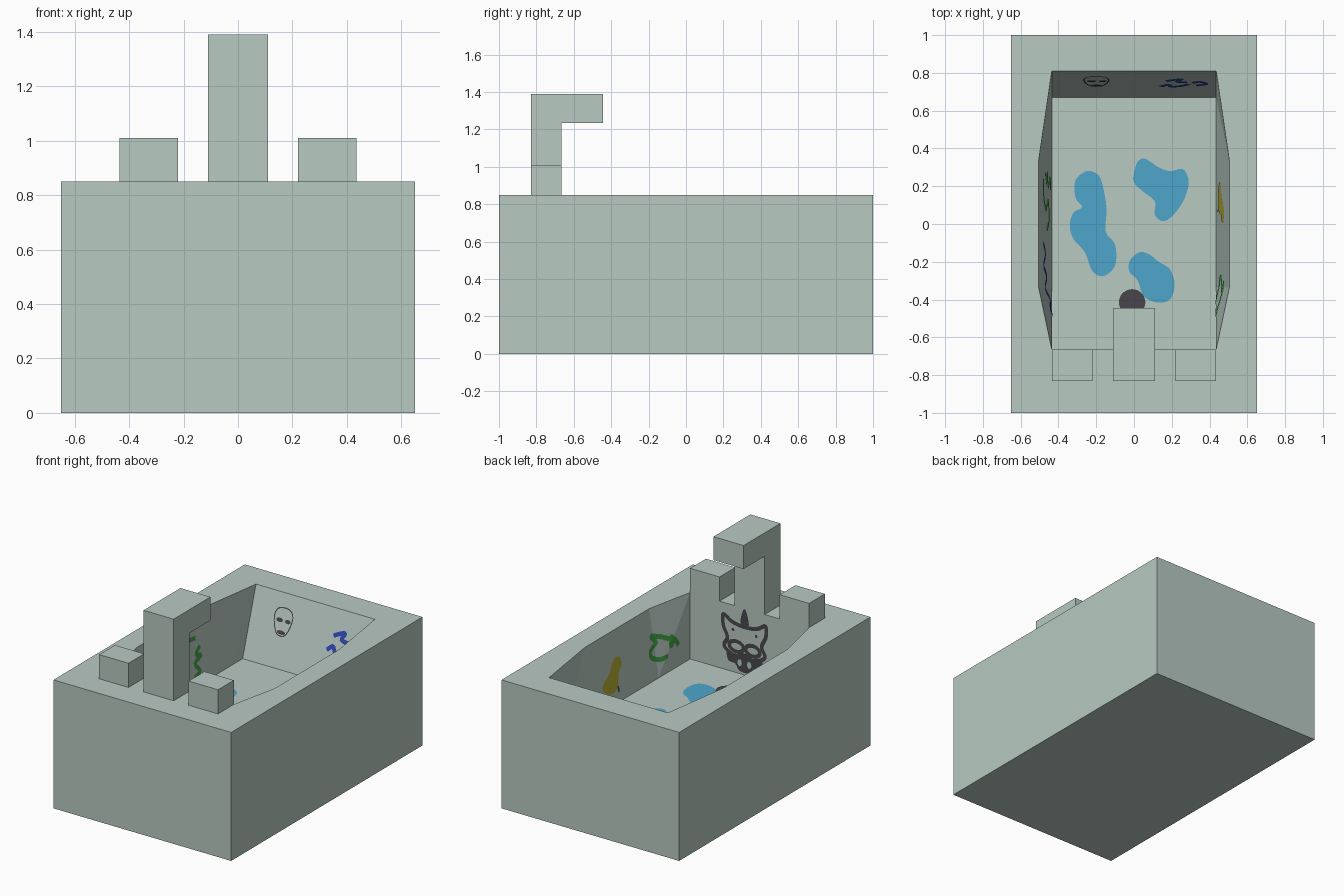
import bpy, bmesh, math
from mathutils import Vector
from mathutils.bvhtree import BVHTree

if "Cube" in bpy.data.objects:
    bpy.data.objects.remove(bpy.data.objects["Cube"])


def material(name, rgb):
    m = bpy.data.materials.new(name)
    m.diffuse_color = (*rgb, 1)
    m.use_nodes = True
    m.node_tree.nodes["Principled BSDF"].inputs["Base Color"].default_value = m.diffuse_color
    return m


ENAMEL = material("pale_green_enamel", (0.48, 0.585, 0.54))
WATER = material("light_blue", (0.075, 0.38, 0.60))
DARK = material("charcoal", (0.065, 0.062, 0.072))
NAVY = material("dark_blue", (0.033, 0.065, 0.46))
GREEN = material("green", (0.06, 0.36, 0.065))
YELLOW = material("yellow", (0.48, 0.43, 0.035))


def finish(bm, name, mat):
    me = bpy.data.meshes.new(name)
    bm.to_mesh(me)
    me.materials.append(mat)
    ob = bpy.data.objects.new(name, me)
    bpy.context.collection.objects.link(ob)
    return ob


def mirror_loop(right):
    """Close a right-hand outline (back to front) with its mirror image."""
    return right + [(-x, y) for x, y in reversed(right)]


# Tub: four matching outlines skinned from the underside up, over and into the basin
FLOOR, TOP = 0.41, 0.85
outer = mirror_loop([(0.65, 1), (0.65, 0.335), (0.65, -0.335), (0.65, -1)])
rim = mirror_loop([(0.435, 0.81), (0.505, 0.335), (0.505, -0.335), (0.435, -0.665)])
base = mirror_loop([(0.435, 0.67), (0.435, 0.335), (0.435, -0.335), (0.435, -0.665)])
tub = bmesh.new()
rings = [[tub.verts.new((x, y, z)) for x, y in pts]
         for pts, z in ((outer, 0), (outer, TOP), (rim, TOP), (base, FLOOR))]
for a, b in zip(rings, rings[1:]):
    for i in range(8):
        j = (i + 1) % 8
        tub.faces.new((a[i], a[j], b[j], b[i]))
tub.faces.new(rings[0])
tub.faces.new(rings[-1])
bmesh.ops.recalc_face_normals(tub, faces=tub.faces)
bmesh.ops.triangulate(tub, faces=tub.faces)
finish(tub, "tub", ENAMEL)
surface = BVHTree.FromBMesh(tub)


# Tap spout and handles: side profiles extruded across x
def extrude_x(name, profile, x0, x1):
    bm = bmesh.new()
    face = bm.faces.new([bm.verts.new((x0, y, z)) for y, z in profile])
    new = bmesh.ops.extrude_face_region(bm, geom=[face])["geom"]
    bmesh.ops.translate(bm, vec=(x1 - x0, 0, 0),
                        verts=[g for g in new if isinstance(g, bmesh.types.BMVert)])
    bmesh.ops.recalc_face_normals(bm, faces=bm.faces)
    return finish(bm, name, ENAMEL)


extrude_x("spout", [(-0.83, TOP), (-0.665, TOP), (-0.665, 1.235), (-0.445, 1.235),
                    (-0.445, 1.39), (-0.83, 1.39)], -0.11, 0.11)
knob = [(-0.83, TOP), (-0.665, TOP), (-0.665, 1.01), (-0.83, 1.01)]
extrude_x("right_handle", knob, 0.22, 0.435)
extrude_x("left_handle", knob, -0.435, -0.22)


# Painted drawings: thin sheets projected on the basin walls
def smooth(pts, closed, steps=5):
    p = [Vector(q) for q in pts]
    n, out = len(p), []
    get = (lambda i: p[i % n]) if closed else (lambda i: p[max(0, min(n - 1, i))])
    for i in range(n if closed else n - 1):
        a, b, c, d = get(i - 1), get(i), get(i + 1), get(i + 2)
        for k in range(steps):
            t = k / steps
            out.append(0.5 * (2 * b + (c - a) * t + (2 * a - 5 * b + 4 * c - d) * t * t
                              + (3 * b - a - 3 * c + d) * t ** 3))
    return out if closed else out + [p[-1]]


def oval(cx, cy, rx, ry, n=10):
    return [(cx + rx * math.cos(k * math.tau / n), cy + ry * math.sin(k * math.tau / n))
            for k in range(n)]


WALLS = {  # drawing plane to ray origin, and ray direction
    "floor": (lambda u, v: (u, v, 0.8), (0, 0, -1)),
    "front": (lambda u, v: (u, 0, v), (0, -1, 0)),
    "back": (lambda u, v: (u, 0, v), (0, 1, 0)),
    "left": (lambda u, v: (0, u, v), (-1, 0, 0)),
    "right": (lambda u, v: (0, u, v), (1, 0, 0)),
}


def paint(name, mat, wall, fills=(), strokes=(), loops=(), width=0.02, lift=0.003):
    bm = bmesh.new()
    place, ray = WALLS[wall]
    ray = Vector(ray)

    def pin(q):
        hit, normal, _, _ = surface.ray_cast(Vector(place(q[0], q[1])), ray)
        return bm.verts.new(hit + normal * lift)

    def add(verts):
        f = bm.faces.new(verts)
        f.normal_update()
        if f.normal.dot(ray) > 0:
            f.normal_flip()

    for pts in fills:
        add([pin(q) for q in smooth(pts, True)])
    for pts, closed in [(s, False) for s in strokes] + [(s, True) for s in loops]:
        c = smooth(pts, closed)
        n, pairs = len(c), []
        for i, q in enumerate(c):
            nxt = c[(i + 1) % n] if closed else c[min(i + 1, n - 1)]
            prv = c[i - 1] if closed else c[max(i - 1, 0)]
            d = (nxt - prv).normalized() * width / 2
            side = Vector((-d.y, d.x))
            pairs.append((pin(q + side), pin(q - side)))
        for i in range(n if closed else n - 1):
            (a, b), (e, f) = pairs[i], pairs[(i + 1) % n]
            add([a, b, f, e])
    finish(bm, name, mat)


# Puddles and drain on the basin floor
paint("left_puddle", WATER, "floor", [[
    (-.25, .28), (-.19, .26), (-.165, .2), (-.145, .08), (-.15, -.04), (-.1, -.11),
    (-.1, -.22), (-.16, -.275), (-.22, -.25), (-.26, -.15), (-.32, -.08), (-.34, -.01),
    (-.32, .06), (-.275, .09), (-.31, .14), (-.31, .23)]])
paint("back_puddle", WATER, "floor", [[
    (.02, .33), (.06, .345), (.13, .3), (.19, .28), (.26, .29), (.29, .22), (.26, .12),
    (.2, .04), (.15, .015), (.11, .05), (.11, .12), (.05, .17), (0, .22), (0, .27)]])
paint("front_puddle", WATER, "floor", [[
    (.03, -.15), (.08, -.16), (.13, -.2), (.19, -.24), (.215, -.32), (.19, -.4),
    (.12, -.415), (.05, -.38), (.02, -.3), (-.025, -.25), (-.02, -.19)]])
paint("drain", DARK, "floor", [oval(-.01, -.415, .07, .07)], lift=0.005)


# Animal face on the front wall, drawn as one half and mirrored about its centre
def both(half, c=0.035):
    return [(c + x, z) for x, z in half] + [(c - x, z) for x, z in reversed(half)]


paint("face_drawing", DARK, "front",
      fills=[both([(.012, .835), (.03, .74)]),
             both([(.03, .55), (.08, .515), (.13, .55), (.12, .48), (.07, .47),
                   (.035, .43)])] +
            [oval(.035 + s * .085, .69, .01, .01) for s in (-1, 1)],
      loops=[both([(.04, .73), (.1, .745), (.155, .775), (.155, .70), (.125, .63),
                   (.15, .57), (.1, .53), (.03, .52)])] +
            [oval(.035 + s * .06, .585, .052, .034) for s in (-1, 1)],
      width=0.026)
paint("face_gaps", ENAMEL, "front",
      [oval(.035 + s * .035, .485, .016, .022) for s in (-1, 1)], lift=0.005)

# Small portrait and blue scribble on the back wall
paint("portrait_drawing", DARK, "back",
      fills=[oval(-.225, .69, .024, .013), oval(-.165, .69, .02, .012),
             oval(-.2, .62, .03, .012)],
      loops=[[(-.265, .72), (-.235, .76), (-.165, .76), (-.135, .72), (-.145, .655),
              (-.175, .605), (-.225, .605), (-.255, .655)]], width=0.007)
paint("blue_scribble", NAVY, "back", width=0.026, strokes=[
    [(.17, .69), (.21, .71), (.25, .72), (.23, .68), (.28, .67)],
    [(.14, .60), (.18, .63), (.20, .60), (.25, .61), (.29, .64)],
    [(.31, .66), (.35, .68), (.38, .64), (.33, .62)]])

# Scribbles on the left wall
paint("left_green_scribble", GREEN, "left", width=0.028, strokes=[
    [(.27, .64), (.22, .60), (.27, .58), (.20, .55), (.24, .49), (.18, .47)],
    [(.24, .70), (.15, .70), (.08, .63), (.12, .55), (.02, .52), (-.03, .60)]])
paint("left_blue_scribble", NAVY, "left", width=0.026, strokes=[
    [(-.1, .71), (-.16, .64), (-.22, .70), (-.28, .60), (-.34, .66), (-.40, .57),
     (-.45, .63), (-.50, .58)]])

# Yellow bird and green creature on the right wall
paint("bird_drawing", YELLOW, "right", fills=[[
    (.06, .685), (.1, .66), (.14, .61), (.21, .57), (.22, .53), (.17, .49), (.1, .485),
    (.06, .53), (.05, .58), (.01, .62), (.015, .67)]])
paint("bird_legs", DARK, "right", fills=[oval(.07, .49, .008, .022)])
paint("creature_drawing", GREEN, "right", width=0.03, strokes=[
    [(-.54, .55), (-.50, .605), (-.44, .63), (-.38, .66), (-.31, .68), (-.35, .63),
     (-.29, .60), (-.29, .556), (-.36, .52), (-.43, .52)],
    [(-.50, .605), (-.46, .57), (-.48, .64)]])
